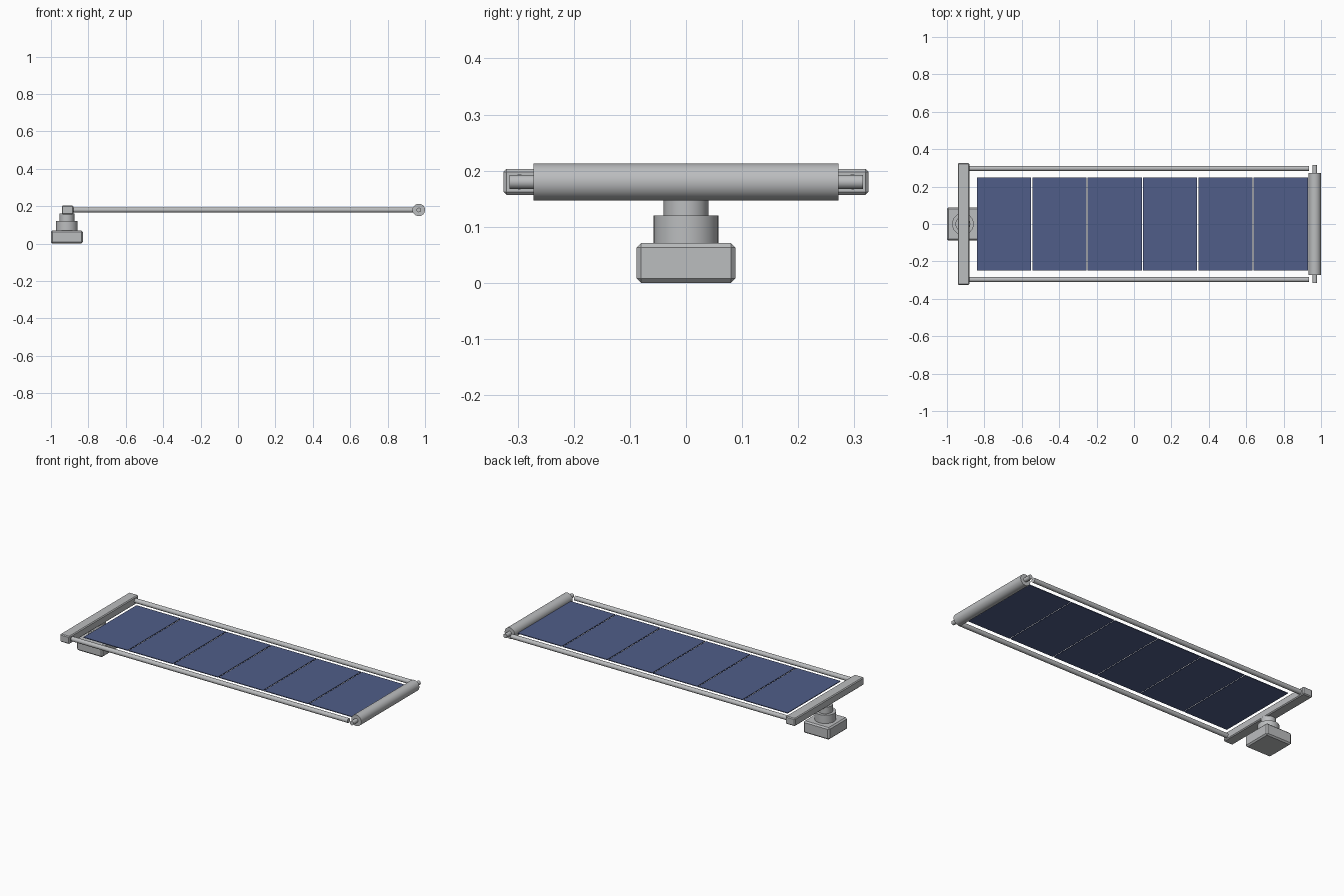
import bpy
from math import pi

cube = bpy.data.objects.get("Cube")
if cube:
    bpy.data.objects.remove(cube, do_unlink=True)


def material(name, rgb):
    m = bpy.data.materials.new(name)
    m.use_nodes = True
    color = (*rgb, 1)
    m.diffuse_color = color
    m.node_tree.nodes["Principled BSDF"].inputs["Base Color"].default_value = color
    return m


METAL = material("light grey metal", (0.5, 0.51, 0.52))
CELL = material("solar blue", (0.08, 0.11, 0.25))


def box(name, lo, hi, mat, bevel=0.0):
    """Box between two corners, with an optional chamfer."""
    bpy.ops.mesh.primitive_cube_add(size=1, location=[(a + b) / 2 for a, b in zip(lo, hi)])
    o = bpy.context.object
    o.name = name
    o.scale = [b - a for a, b in zip(lo, hi)]
    bpy.ops.object.transform_apply(location=False, rotation=False, scale=True)
    o.data.materials.append(mat)
    if bevel:
        mod = o.modifiers.new("chamfer", 'BEVEL')
        mod.width = bevel
        mod.segments = 1
    return o


def rod(name, center, radius, length, axis, sides=24):
    """Smooth cylinder lying along the given axis."""
    turn = {'x': (0, pi / 2, 0), 'y': (pi / 2, 0, 0), 'z': (0, 0, 0)}[axis]
    bpy.ops.mesh.primitive_cylinder_add(vertices=sides, radius=radius, depth=length,
                                        location=center, rotation=turn)
    o = bpy.context.object
    o.name = name
    o.data.materials.append(METAL)
    bpy.ops.object.shade_smooth_by_angle()
    return o


MOUNT_X, ARM_Z, ROLLER_X = -0.915, 0.18, 0.967

# Mount: chamfered foot with a stepped swivel
box("mount_base", (-1, -0.088, 0), (-0.83, 0.088, 0.071), METAL, 0.008)
rod("swivel_lower", (MOUNT_X, 0, 0.09), 0.058, 0.06, 'z')
rod("swivel_upper", (MOUNT_X, 0, 0.139), 0.04, 0.042, 'z')

# Cross bar carrying the two side rails
box("cross_bar", (-0.942, -0.325, 0.157), (-0.88, 0.325, 0.203), METAL, 0.005)
for side, y in (("left", -0.297), ("right", 0.297)):
    rod(side + "_rail", ((-0.9 + 0.935) / 2, y, ARM_Z), 0.0135, 1.835, 'x', 16)

# Roller with end pins
rod("roller", (ROLLER_X, 0, ARM_Z), 0.033, 0.544, 'y', 32)
rod("roller_pin", (ROLLER_X, 0, ARM_Z), 0.0125, 0.63, 'y', 16)

# Row of thin solar panels
PITCH, GAP = 0.296, 0.006
for i in range(6):
    x = -0.84 + i * PITCH
    box(f"solar_panel_{i + 1}", (x, -0.248, 0.178), (x + PITCH - GAP, 0.248, 0.182), CELL)
